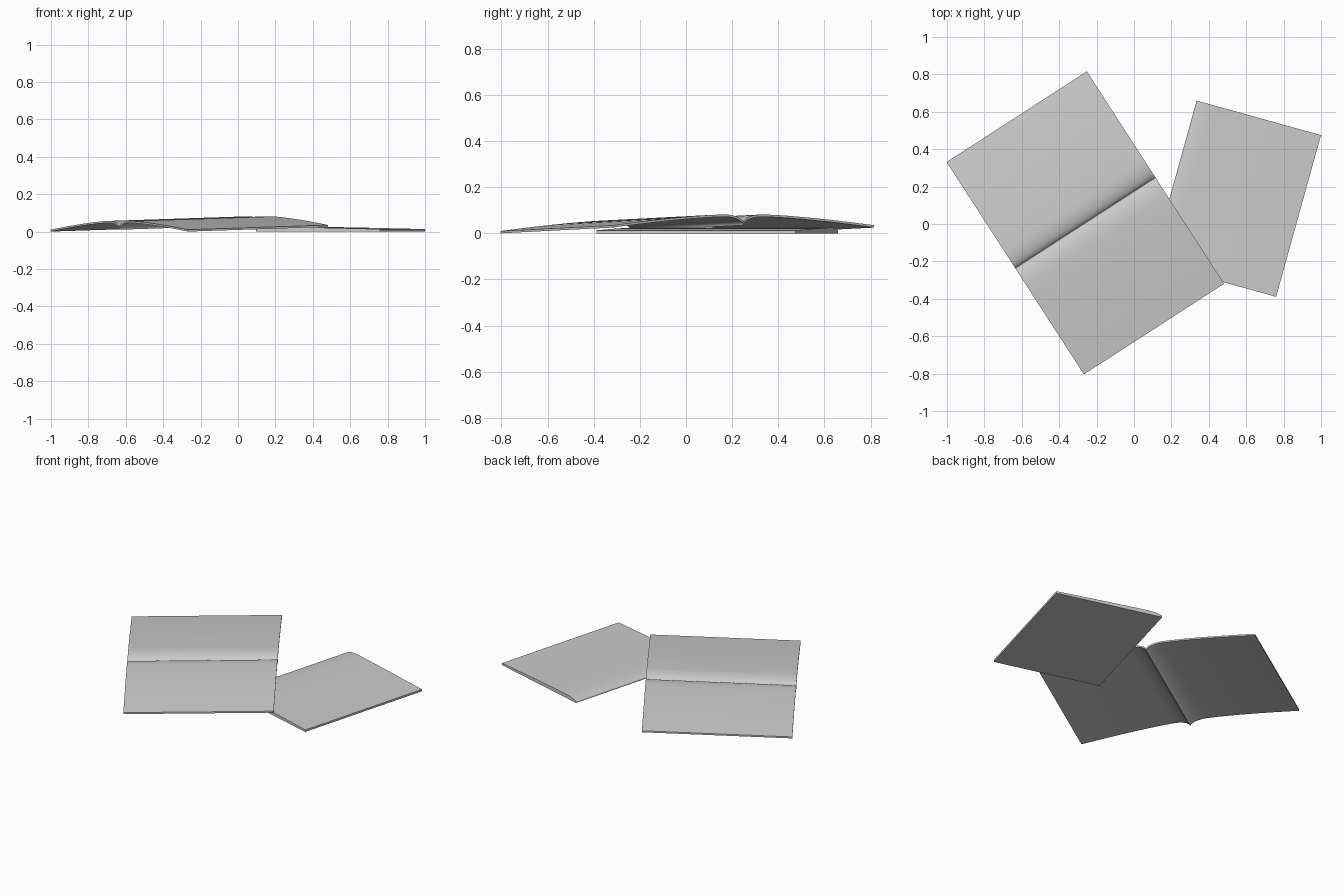
import bpy, bmesh, math
from mathutils import Matrix

cube = bpy.data.objects.get("Cube")
if cube:
    bpy.data.objects.remove(cube, do_unlink=True)

paper = bpy.data.materials.new("paper grey")
paper.use_nodes = True
paper.diffuse_color = (0.6, 0.6, 0.6, 1)
paper.node_tree.nodes["Principled BSDF"].inputs["Base Color"].default_value = (0.6, 0.6, 0.6, 1)


def sheet(name, us, top, bottom, length, centre, angle, rise=0):
    """Extrude a cross-section running along -y over a length along x."""
    outline = [(u, top(u)) for u in us] + [(u, bottom(u)) for u in reversed(us)]
    bm = bmesh.new()
    ends = [[bm.verts.new((s * length / 2, -u, z + rise * (s + 1) / 2)) for u, z in outline]
            for s in (-1, 1)]
    near, far = ends
    n = len(outline)
    for i in range(n):
        j = (i + 1) % n
        bm.faces.new((near[i], near[j], far[j], far[i]))
    # End caps as strips of quads
    for ring in ends:
        for i in range(n // 2 - 1):
            bm.faces.new((ring[i], ring[i + 1], ring[n - 2 - i], ring[n - 1 - i]))
    bmesh.ops.recalc_face_normals(bm, faces=bm.faces)
    mesh = bpy.data.meshes.new(name)
    bm.to_mesh(mesh)
    bm.free()
    mesh.materials.append(paper)
    ob = bpy.data.objects.new(name, mesh)
    bpy.context.collection.objects.link(ob)
    ob.matrix_world = Matrix.Translation((*centre, 0)) @ Matrix.Rotation(angle, 4, "Z")
    bpy.ops.object.select_all(action="DESELECT")
    ob.select_set(True)
    bpy.context.view_layer.objects.active = ob
    bpy.ops.object.shade_smooth_by_angle(angle=math.radians(35))
    return ob


# Open magazine: pages bulge beside the spine and fall to the outer edges
HALF, BULGE = 0.676, 0.1


def open_top(u):
    u = abs(u)
    if u < BULGE:
        return 0.02 + 0.037 * math.sqrt(1 - (1 - u / BULGE) ** 2)
    return 0.057 - 0.047 * ((u - BULGE) / (HALF - BULGE)) ** 1.4


side = [BULGE * (i / 10) ** 2 for i in range(1, 11)]
side += [BULGE + (HALF - BULGE) * i / 10 for i in range(1, 11)]
sheet("open_magazine", [-u for u in reversed(side)] + [0] + side,
      open_top, lambda u: open_top(u) - 0.01,
      0.893, (-0.26, 0.006), math.atan2(0.485, 0.75), rise=0.025)

# Closed magazine: rounded spine, tapering to the open edge
WIDTH, ROUND = 0.69, 0.1


def closed_top(u):
    if u < ROUND:
        return 0.006 + 0.019 * math.sqrt(1 - (1 - u / ROUND) ** 2)
    return 0.025 - 0.012 * ((u - ROUND) / (WIDTH - ROUND)) ** 1.3


across = [ROUND * (i / 8) ** 2 for i in range(9)]
across += [ROUND + (WIDTH - ROUND) * i / 8 for i in range(1, 9)]
spine_mid = (0.215, 0.2275)
sheet("closed_magazine", across, closed_top, lambda u: 0,
      0.897, spine_mid, math.atan2(0.865, 0.24))
